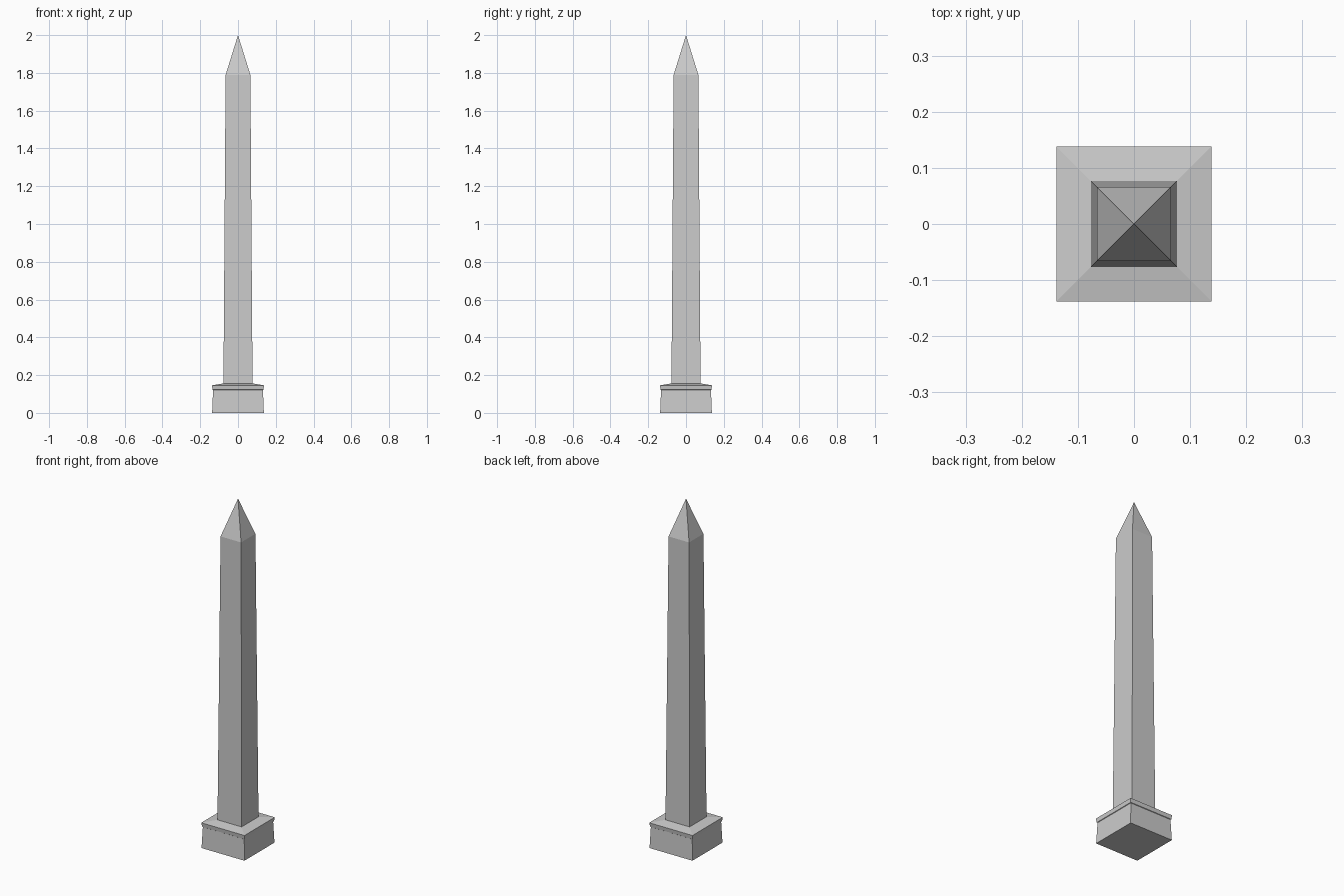
import bpy, bmesh

if "Cube" in bpy.data.objects:
    bpy.data.objects.remove(bpy.data.objects["Cube"])


def square_loft(name, profile, cap_bottom=False):
    """Loft square rings through (half_width, z) points; zero width makes an apex."""
    bm = bmesh.new()
    rings = []
    for h, z in profile:
        corners = [(-h, -h), (h, -h), (h, h), (-h, h)] if h else [(0, 0)]
        rings.append([bm.verts.new((x, y, z)) for x, y in corners])
    for low, high in zip(rings, rings[1:]):
        for i in range(4):
            j = (i + 1) % 4
            if len(high) == 1:
                bm.faces.new((low[i], low[j], high[0]))
            else:
                bm.faces.new((low[i], low[j], high[j], high[i]))
    if cap_bottom:
        bm.faces.new(rings[0][::-1])
    mesh = bpy.data.meshes.new(name)
    bm.to_mesh(mesh)
    bm.free()
    obj = bpy.data.objects.new(name, mesh)
    bpy.context.collection.objects.link(obj)
    return obj


# Slightly tapered base block
square_loft("pedestal", [(0.137, 0), (0.132, 0.121)], cap_bottom=True)
# Overhanging slab with a gently sloped top
square_loft("pedestal_cap", [(0.132, 0.121), (0.135, 0.123), (0.138, 0.146), (0.077, 0.156)])
# Tall tapered shaft
square_loft("shaft", [(0.077, 0.156), (0.0655, 1.79)])
# Pyramid tip
square_loft("pyramid_tip", [(0.0655, 1.79), (0, 2.0)])
